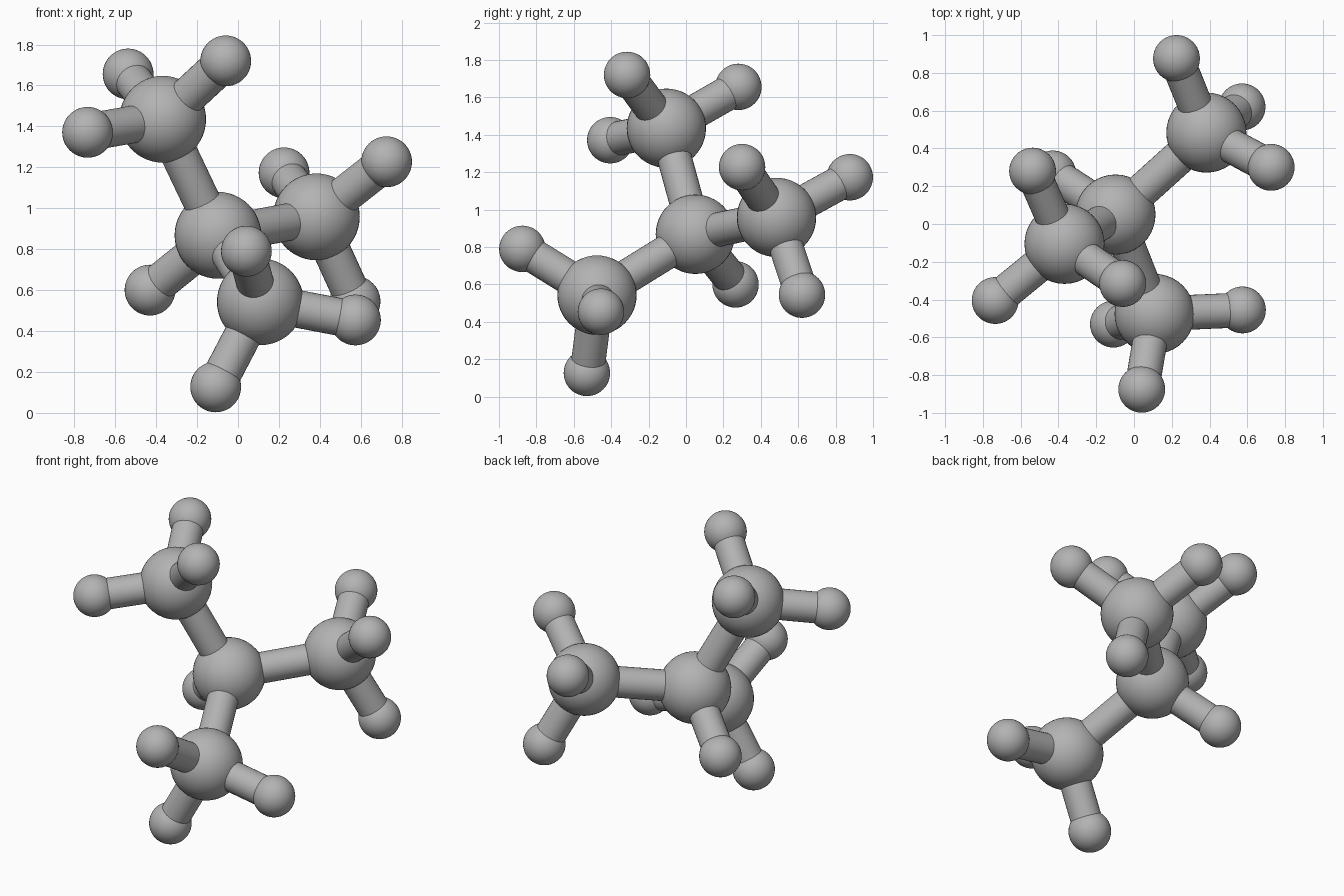
import bpy
from mathutils import Vector

if "Cube" in bpy.data.objects:
    bpy.data.objects.remove(bpy.data.objects["Cube"], do_unlink=True)

BIG, SMALL, ROD = 0.212, 0.124, 0.092

grey = bpy.data.materials.new("neutral grey")
grey.use_nodes = True
colour = (0.45, 0.45, 0.45, 1)
grey.diffuse_color = colour
grey.node_tree.nodes["Principled BSDF"].inputs["Base Color"].default_value = colour


def finish(name):
    ob = bpy.context.object
    ob.name = name
    ob.data.materials.append(grey)
    bpy.ops.object.shade_smooth_by_angle()


def ball(name, centre, radius):
    bpy.ops.mesh.primitive_uv_sphere_add(segments=40, ring_count=24, radius=radius, location=centre)
    finish(name)


def rod(name, start, end):
    a, b = Vector(start), Vector(end)
    bpy.ops.mesh.primitive_cylinder_add(vertices=32, radius=ROD, depth=(b - a).length, location=(a + b) / 2)
    bpy.context.object.rotation_euler = (b - a).to_track_quat("Z", "Y").to_euler()
    finish(name)


# Central ball and its single small ball
hub = (-0.098, 0.05, 0.868)
ball("central_ball", hub, BIG)
tip = (-0.43, 0.265, 0.6)
ball("central_small_ball", tip, SMALL)
rod("central_small_rod", hub, tip)

# Three branches: large ball, then its three small balls
branches = {
    "upper": ((-0.368, -0.105, 1.435),
              [(-0.06, -0.315, 1.72), (-0.537, 0.28, 1.656), (-0.735, -0.405, 1.371)]),
    "rear": ((0.383, 0.484, 0.958),
             [(0.726, 0.3, 1.227), (0.225, 0.876, 1.173), (0.572, 0.62, 0.545)]),
    "front": ((0.109, -0.476, 0.543),
              [(0.041, -0.875, 0.79), (0.574, -0.455, 0.454), (-0.109, -0.53, 0.127)]),
}
for name, (centre, tips) in branches.items():
    ball(name + "_ball", centre, BIG)
    rod(name + "_main_rod", hub, centre)
    for i, tip in enumerate(tips, 1):
        ball(f"{name}_small_ball_{i}", tip, SMALL)
        rod(f"{name}_small_rod_{i}", centre, tip)
